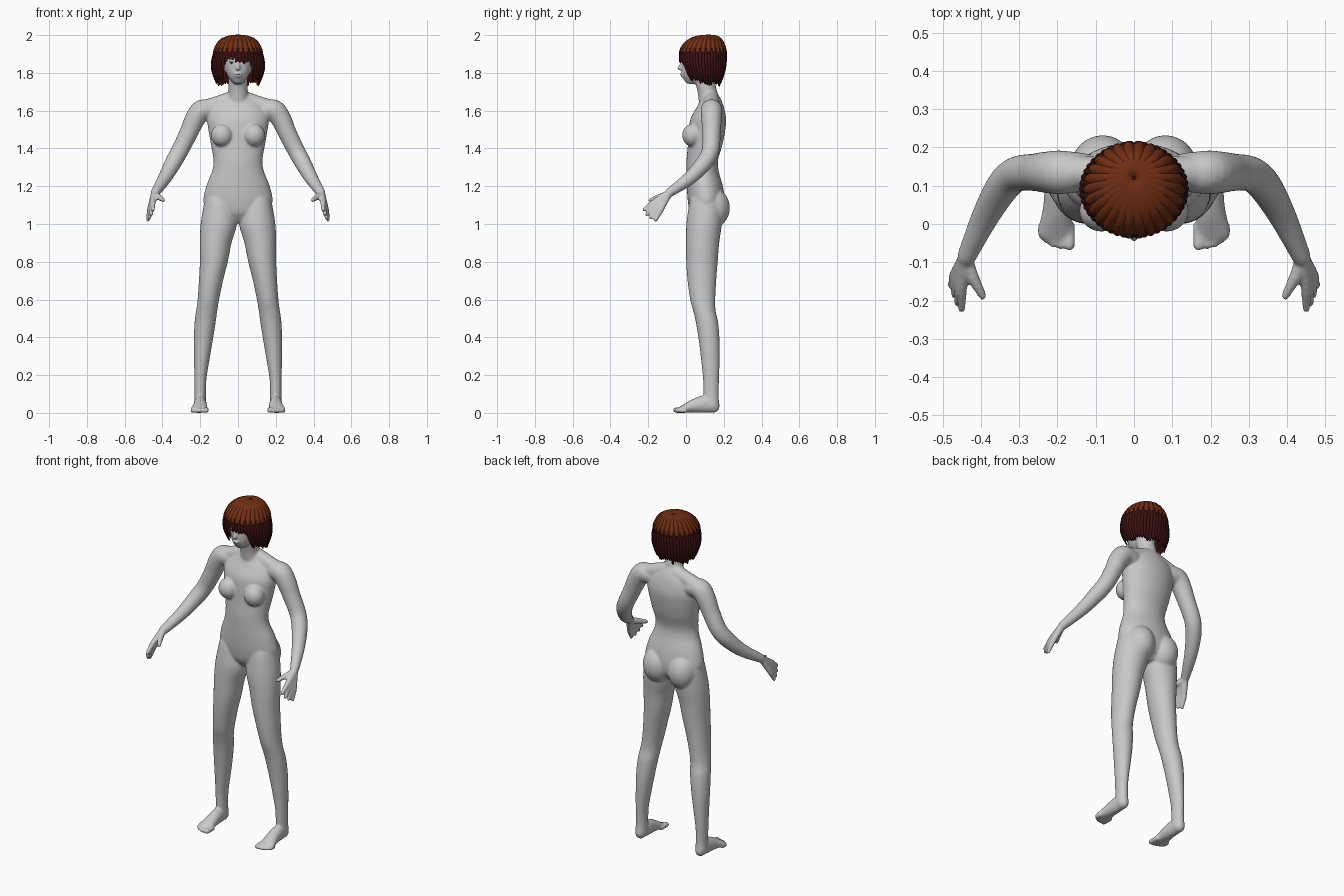
import bpy, bmesh, math, random
from mathutils import Vector, Matrix

if "Cube" in bpy.data.objects:
    bpy.data.objects.remove(bpy.data.objects["Cube"])

random.seed(4)


def material(name, r, g, b):
    m = bpy.data.materials.new(name)
    m.diffuse_color = (r, g, b, 1)
    m.use_nodes = True
    m.node_tree.nodes["Principled BSDF"].inputs["Base Color"].default_value = m.diffuse_color
    return m


SKIN = material("grey skin", 0.58, 0.58, 0.58)
BROWN = material("hair brown", 0.165, 0.027, 0.006)
DARK = material("hair dark brown", 0.05, 0.006, 0.006)
EYE = material("eye black", 0.015, 0.012, 0.012)


def make_object(name, bm, mat):
    me = bpy.data.meshes.new(name)
    bmesh.ops.recalc_face_normals(bm, faces=bm.faces[:])
    bm.to_mesh(me)
    bm.free()
    me.materials.append(mat)
    ob = bpy.data.objects.new(name, me)
    bpy.context.collection.objects.link(ob)
    return ob


def spline(rows, steps=5):
    """Catmull-Rom through rows of numbers."""
    out = []
    for i in range(len(rows) - 1):
        p = [rows[max(i - 1, 0)], rows[i], rows[i + 1], rows[min(i + 2, len(rows) - 1)]]
        for k in range(steps):
            t = k / steps
            out.append([0.5 * (2 * b + (c - a) * t + (2 * a - 5 * b + 4 * c - d) * t * t
                               + (3 * b - a - 3 * c + d) * t ** 3) for a, b, c, d in zip(*p)])
    return out + [list(rows[-1])]


def tube(bm, rows, side=1, ref=(0, 1, 0), cap=1.0, upright=False, n=28):
    """Closed rounded tube through rows (x, y, z, ru[, rv]); side=-1 mirrors it in x."""
    rows = spline([r if len(r) == 5 else (*r, r[3]) for r in rows])
    pts = [Vector(r[:3]) for r in rows]
    ref = Vector(ref)
    rings = []
    last = len(pts) - 1
    for i, (p, r) in enumerate(zip(pts, rows)):
        t = (pts[min(i + 1, last)] - pts[max(i - 1, 0)]).normalized()
        if upright:
            t = Vector((0, 0, math.copysign(1, t.z)))
        u = ref.cross(t).normalized()
        v = t.cross(u)
        m = min(r[3], r[4]) * cap
        ends = [(0, 1)]
        bulge = [(math.sin(a), math.cos(a)) for a in (0.45, 0.9, 1.3)]
        if i == 0:
            ends = [(-s, c) for s, c in reversed(bulge)] + ends
        if i == last:
            ends = ends + bulge
        for off, sc in ends:
            c = p + t * off * m
            ring = []
            for k in range(n):
                a = 2 * math.pi * k / n
                q = c + u * (r[3] * sc * math.cos(a)) + v * (r[4] * sc * math.sin(a))
                ring.append(bm.verts.new((q.x * side, q.y, q.z)))
            rings.append(ring)
    for a, b in zip(rings, rings[1:]):
        for k in range(n):
            bm.faces.new((a[k], a[(k + 1) % n], b[(k + 1) % n], b[k]))
    bm.faces.new(rings[0])
    bm.faces.new(rings[-1])


def ball(bm, centre, radii):
    bmesh.ops.create_uvsphere(bm, u_segments=32, v_segments=20, radius=1,
                              matrix=Matrix.Translation(centre) @ Matrix.Diagonal((*radii, 1)))


def span(x, z, hw, yf, yb):
    """Upright section from its half width and its front and back y."""
    return (x, (yf + yb) / 2, z, hw, (yb - yf) / 2)


bm = bmesh.new()
# torso
tube(bm, [span(0, *s) for s in (
    (1.02, .10, .05, .16), (1.06, .155, .022, .195), (1.12, .183, .01, .205), (1.20, .168, .004, .195),
    (1.28, .137, .002, .173), (1.34, .13, .003, .17), (1.42, .143, .01, .193), (1.50, .157, .015, .208),
    (1.56, .163, .025, .212), (1.62, .145, .058, .20), (1.66, .095, .078, .185), (1.69, .055, .08, .168))],
    cap=.3, upright=True, n=48)
# neck
tube(bm, [(0, .125, 1.62, .062, .055), (0, .115, 1.69, .053, .052), (0, .10, 1.76, .051, .052),
          (0, .095, 1.82, .05, .05)], cap=.3, upright=True)
# skull, face, nose and lips
ball(bm, (0, .085, 1.87), (.088, .107, .105))
tube(bm, [(0, .036, 1.752, .03, .04), (0, .045, 1.775, .05, .062), (0, .05, 1.80, .062, .072),
          (0, .06, 1.84, .074, .083), (0, .07, 1.88, .08, .092), (0, .075, 1.92, .08, .094)],
     cap=.4, upright=True, n=40)
tube(bm, [(0, -.017, 1.862, .008), (0, -.028, 1.84, .009), (0, -.037, 1.821, .012)], cap=.5)
ball(bm, (0, -.020, 1.795), (.022, .012, .007))
ball(bm, (0, -.018, 1.783), (.018, .012, .007))

for s in (-1, 1):
    # breasts and buttocks
    ball(bm, (.085 * s, .034, 1.47), (.058, .054, .06))
    ball(bm, (.082 * s, .142, 1.085), (.085, .09, .105))
    # shoulder slope
    tube(bm, [(.03, .135, 1.665, .04), (.11, .135, 1.635, .042), (.18, .135, 1.61, .045)], s)
    # arm
    tube(bm, [(.13, .135, 1.60, .05), (.19, .135, 1.602, .057), (.228, .135, 1.555, .054),
              (.26, .135, 1.485, .049), (.307, .13, 1.39, .046), (.343, .097, 1.325, .044),
              (.388, .02, 1.243, .036), (.437, -.085, 1.168, .025)], s)
    # palm and fingers
    for i, length in enumerate((1, 1.08, 1, .84)):
        f = i / 3
        knuckle = Vector((.450, -.168, 1.118)).lerp(Vector((.468, -.132, 1.075)), f)
        tip = Vector((.450, -.222, 1.076)).lerp(Vector((.478, -.166, 1.012)), f)
        tip = knuckle + (tip - knuckle) * length
        tube(bm, [(.441, -.092, 1.162, .02), (*knuckle, .0145), (*knuckle.lerp(tip, .55), .0125),
                  (*tip, .0105)], s, n=14)
    # thumb
    tube(bm, [(.438, -.098, 1.155, .019), (.418, -.145, 1.142, .016), (.395, -.188, 1.126, .011)], s, n=14)
    # leg
    tube(bm, [span(*r) for r in (
        (.10, 1.10, .082, .015, .195), (.102, 1.00, .096, .002, .19), (.118, .90, .084, 0, .176),
        (.128, .80, .074, .001, .168), (.143, .70, .064, .008, .16), (.157, .60, .057, .022, .155),
        (.166, .54, .056, .038, .157), (.174, .48, .056, .052, .17), (.184, .38, .05, .068, .178),
        (.192, .28, .041, .08, .178), (.199, .18, .032, .09, .175), (.2, .10, .03, .093, .173),
        (.2, .04, .033, .10, .176))], s, upright=True)
    # foot
    tube(bm, [(.2, .15, .034, .034, .028), (.2, .10, .046, .046, .033), (.201, .04, .036, .036, .037),
              (.205, -.01, .022, .022, .044), (.206, -.03, .016, .016, .045)], s, ref=(1, 0, 0))
    # toes
    for x, y, r in ((.169, -.055, .015), (.191, -.055, .012), (.21, -.05, .012),
                    (.227, -.041, .011), (.241, -.028, .011)):
        tube(bm, [(x, -.005, r, r), (x, y, r, r)], s, ref=(1, 0, 0), n=14)

# fuse all body parts into one smooth skin
body = make_object("body", bm, SKIN)
fuse = body.modifiers.new("fuse", 'REMESH')
fuse.mode = 'VOXEL'
fuse.voxel_size = 0.006
fuse.use_smooth_shade = True
soft = body.modifiers.new("soften", 'SMOOTH')
soft.factor = 0.5
soft.iterations = 6

# ---- hair ----
HEAD = spline([(2.0, .004, .116, .124), (1.995, .05, .06, .165), (1.975, .093, .012, .19),
               (1.94, .118, -.022, .207), (1.90, .131, -.035, .214), (1.85, .141, -.032, .213),
               (1.80, .136, -.012, .204), (1.74, .112, .02, .182)])


def outline(z):
    """Half width, front and back of the hair at height z."""
    for a, b in zip(HEAD, HEAD[1:]):
        if z >= b[0]:
            t = min(max((a[0] - z) / max(a[0] - b[0], 1e-6), 0), 1)
            return [p + (q - p) * t for p, q in zip(a[1:], b[1:])]
    return HEAD[-1][1:]


def hair(name, mat, heights, ribs, depth, swell):
    """Ribbed shell; heights(angle, lock, bump) gives the column of z values."""
    bm = bmesh.new()
    cols = []
    per = 8
    for j in range(ribs * per):
        a = 2 * math.pi * j / (ribs * per)
        bump = math.sin(math.pi * (j % per) / per)
        col = []
        for z in heights(a, j // per, bump):
            hw, yf, yb = outline(z)
            k = swell * (1 - depth * (1 - bump))
            col.append(bm.verts.new((hw * k * math.sin(a),
                                     (yf + yb) / 2 - (yb - yf) / 2 * k * math.cos(a), z)))
        cols.append(col)
    for a, b in zip(cols, cols[1:] + cols[:1]):
        for k in range(len(a) - 1):
            bm.faces.new((a[k], a[k + 1], b[k + 1], b[k]))
    ob = make_object(name, bm, mat)
    thick = ob.modifiers.new("thickness", 'SOLIDIFY')
    thick.thickness = 0.005
    thick.offset = 0
    bpy.context.view_layer.objects.active = ob
    ob.select_set(True)
    bpy.ops.object.shade_smooth_by_angle(angle=math.radians(40))
    ob.select_set(False)
    return ob


def cap_heights(a, lock, bump):
    low = 1.918 - .012 * bump
    return [2.0 - (2.0 - low) * (k / 11) ** 1.6 for k in range(12)]


jitter = [random.uniform(-.012, .012) for _ in range(60)]


def strand_heights(a, lock, bump):
    d = math.degrees(a if a < math.pi else a - 2 * math.pi)
    fringe = 1.872 + (.018 if -24 < d < -6 else 0)
    side = 1.772 - .02 * min(max((abs(d) - 40) / 80, 0), 1)
    t = min(max((abs(d) - 28) / 10, 0), 1)
    low = fringe + (side - fringe) * t + jitter[lock] * (.5 + .5 * t) - .014 * bump
    return [1.93 + (low - 1.93) * k / 8 for k in range(9)]


hair("hair_cap", BROWN, cap_heights, 26, .06, 1.015)
hair("hair_strands", DARK, strand_heights, 46, .04, 1.0)

# dark whorl at the crown
bm = bmesh.new()
star = [bm.verts.new((r * math.sin(a), .12 + r * math.cos(a), 1.9995 - r * .1))
        for r, a in (((.03 if i % 2 else .016), i * math.pi / 10) for i in range(20))]
bm.faces.new(star)
bmesh.ops.solidify(bm, geom=bm.faces[:], thickness=.004)
make_object("hair_crown", bm, DARK)

# ---- painted face details, draped on the skin ----
bpy.context.view_layer.update()
skin = body.evaluated_get(bpy.context.evaluated_depsgraph_get())


def patch(name, x, z, w, h, mat, tilt=0, lift=.0015):
    bm = bmesh.new()
    pts = [(0, 0)] + [(math.cos(i * math.pi / 10), math.sin(i * math.pi / 10)) for i in range(20)]
    vs = []
    for u, v in pts:
        px, pz = x + u * w, z + v * h + u * tilt
        hit, loc, _, _ = skin.ray_cast(Vector((px, -1, pz)), Vector((0, 1, 0)))
        vs.append(bm.verts.new((px, (loc.y if hit else -.02) - lift, pz)))
    for i in range(1, 21):
        bm.faces.new((vs[0], vs[i], vs[i % 20 + 1]))
    make_object(name, bm, mat)


for s, side in ((-1, "left"), (1, "right")):
    patch("eye_" + side, .034 * s, 1.851, .006, .0055, EYE)
    patch("lash_" + side, .034 * s, 1.857, .014, .0028, EYE, .001 * s)
    patch("brow_" + side, .036 * s, 1.873, .018, .003, DARK, .002 * s)
patch("mouth_line", 0, 1.789, .019, .0014, EYE)
